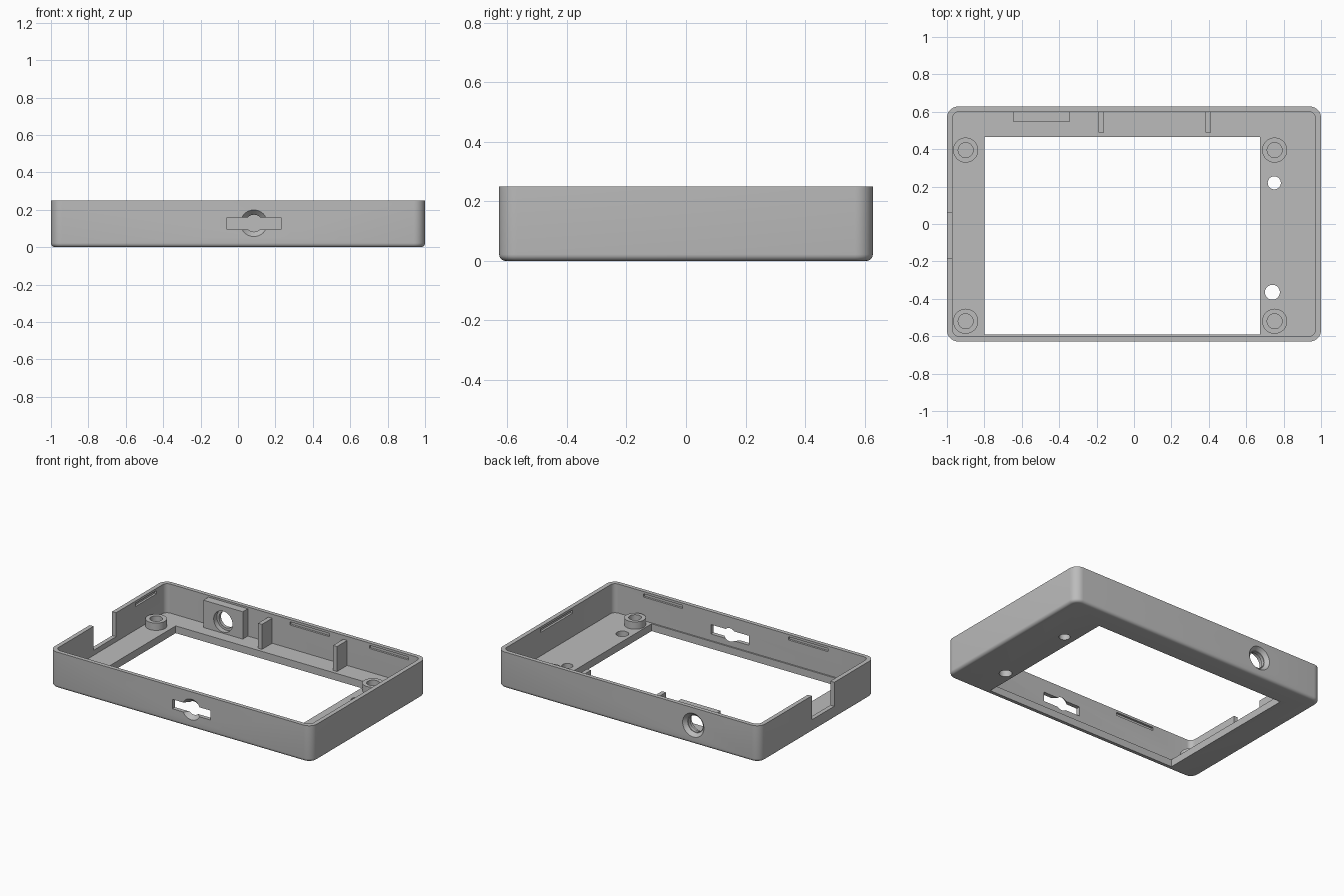
import bpy, bmesh, math
from mathutils import Matrix

if "Cube" in bpy.data.objects:
    bpy.data.objects.remove(bpy.data.objects["Cube"], do_unlink=True)

GREY = (0.5, 0.5, 0.5)
mat = bpy.data.materials.new("plain_grey")
mat.use_nodes = True
mat.diffuse_color = (*GREY, 1)
mat.node_tree.nodes["Principled BSDF"].inputs["Base Color"].default_value = (*GREY, 1)

FLOOR, TOP = 0.05, 0.25
INX, INY = 0.97, 0.60


def finish(bm, name):
    bmesh.ops.recalc_face_normals(bm, faces=bm.faces)
    mesh = bpy.data.meshes.new(name)
    bm.to_mesh(mesh)
    bm.free()
    mesh.materials.append(mat)
    obj = bpy.data.objects.new(name, mesh)
    bpy.context.collection.objects.link(obj)
    return obj


def box(name, x, y, z, corner=0, base=0):
    """Box from (min, max) ranges, with optional rounded corners and bottom rim."""
    bm = bmesh.new()
    bmesh.ops.create_cube(bm, size=1)
    for v in bm.verts:
        v.co = [r[0] if c < 0 else r[1] for c, r in zip(v.co, (x, y, z))]
    if corner:
        edges = [e for e in bm.edges if abs(e.verts[0].co.z - e.verts[1].co.z) > 0.01]
        bmesh.ops.bevel(bm, geom=edges, offset=corner, segments=8, profile=0.5, affect='EDGES')
    if base:
        edges = [e for e in bm.edges if all(abs(v.co.z - z[0]) < 1e-5 for v in e.verts)]
        bmesh.ops.bevel(bm, geom=edges, offset=base, segments=5, profile=0.5, affect='EDGES')
    return finish(bm, name)


def cone(name, centre, r1, r2, depth, along_y=False):
    """Round bar or cone; r1 is the low (or front) end."""
    bm = bmesh.new()
    turn = Matrix.Rotation(-math.pi / 2, 4, 'X') if along_y else Matrix()
    bmesh.ops.create_cone(bm, cap_ends=True, segments=40, radius1=r1, radius2=r2,
                          depth=depth, matrix=Matrix.Translation(centre) @ turn)
    return finish(bm, name)


def cut(obj, *cutters):
    """Subtract each cutter and remove it."""
    bpy.context.view_layer.objects.active = obj
    for c in cutters:
        c.hide_render = True
        mod = obj.modifiers.new("cut", 'BOOLEAN')
        mod.operation, mod.solver, mod.object = 'DIFFERENCE', 'EXACT', c
        bpy.ops.object.modifier_apply(modifier=mod.name)
        bpy.data.objects.remove(c, do_unlink=True)


# Tray with cavity and screen window
shell = box("case_shell", (-1, 1), (-0.628, 0.628), (0, TOP), 0.06, 0.022)
cut(shell,
    box("cavity", (-INX, INX), (-INY, INY), (FLOOR, 0.4), 0.035),
    box("window", (-0.8, 0.675), (-0.59, 0.465), (-0.1, 0.1)))

# Button holes in the floor
cut(shell,
    cone("upper_hole", (0.75, 0.22, 0), 0.035, 0.035, 0.3),
    cone("lower_hole", (0.74, -0.365, 0), 0.04, 0.04, 0.3))

# Side notch, front slot and its countersink
cut(shell,
    box("notch", (-1.1, -0.9), (-0.185, 0.06), (0.085, 0.4)),
    box("slot", (-0.06, 0.23), (-0.7, -0.55), (0.095, 0.16)),
    cone("countersink", (0.085, -0.614, 0.128), 0.075, 0.042, 0.036, True))

# Clip grooves inside the walls
G = (0.212, 0.234)
for x0 in (0.445, -0.66):
    cut(shell, box("front_groove", (x0, x0 + 0.3), (-0.614, -0.55), G))
for x0 in (-0.025, 0.58):
    cut(shell, box("back_groove", (x0, x0 + 0.3), (0.55, 0.614), G))
cut(shell,
    box("left_groove", (0.9, 0.985), (-0.15, 0.2), G),
    box("right_groove", (-0.985, -0.9), (0.27, 0.5), G))

# Socket block behind the back wall, bored through together with the wall
block = box("socket_block", (-0.645, -0.345), (0.545, 0.602), (FLOOR - 0.01, 0.238))
for part in (shell, block):
    cut(part,
        cone("bore", (-0.495, 0.6, 0.13), 0.056, 0.056, 0.4, True),
        cone("inner_bore", (-0.495, 0.555, 0.13), 0.072, 0.072, 0.05, True))
cut(shell, cone("socket_flare", (-0.495, 0.616, 0.13), 0.06, 0.082, 0.026, True))

# Ribs on the back wall
ribs = [box("back_rib", (x - 0.015, x + 0.015), (0.49, 0.605), (FLOOR - 0.01, 0.222))
        for x in (-0.175, 0.396)]

# Screw bosses
bosses = []
for x in (-0.9, 0.752):
    for y in (0.395, -0.52):
        boss = cone("screw_boss", (x, y, 0.07), 0.067, 0.067, 0.06)
        cut(boss, cone("screw_hole", (x, y, 0.1), 0.04, 0.04, 0.1))
        bosses.append(boss)

# Smooth rounded surfaces, keep edges sharp
bpy.ops.object.select_all(action='DESELECT')
for o in [shell, block] + ribs + bosses:
    o.select_set(True)
bpy.context.view_layer.objects.active = shell
bpy.ops.object.shade_smooth_by_angle(angle=math.radians(30))
